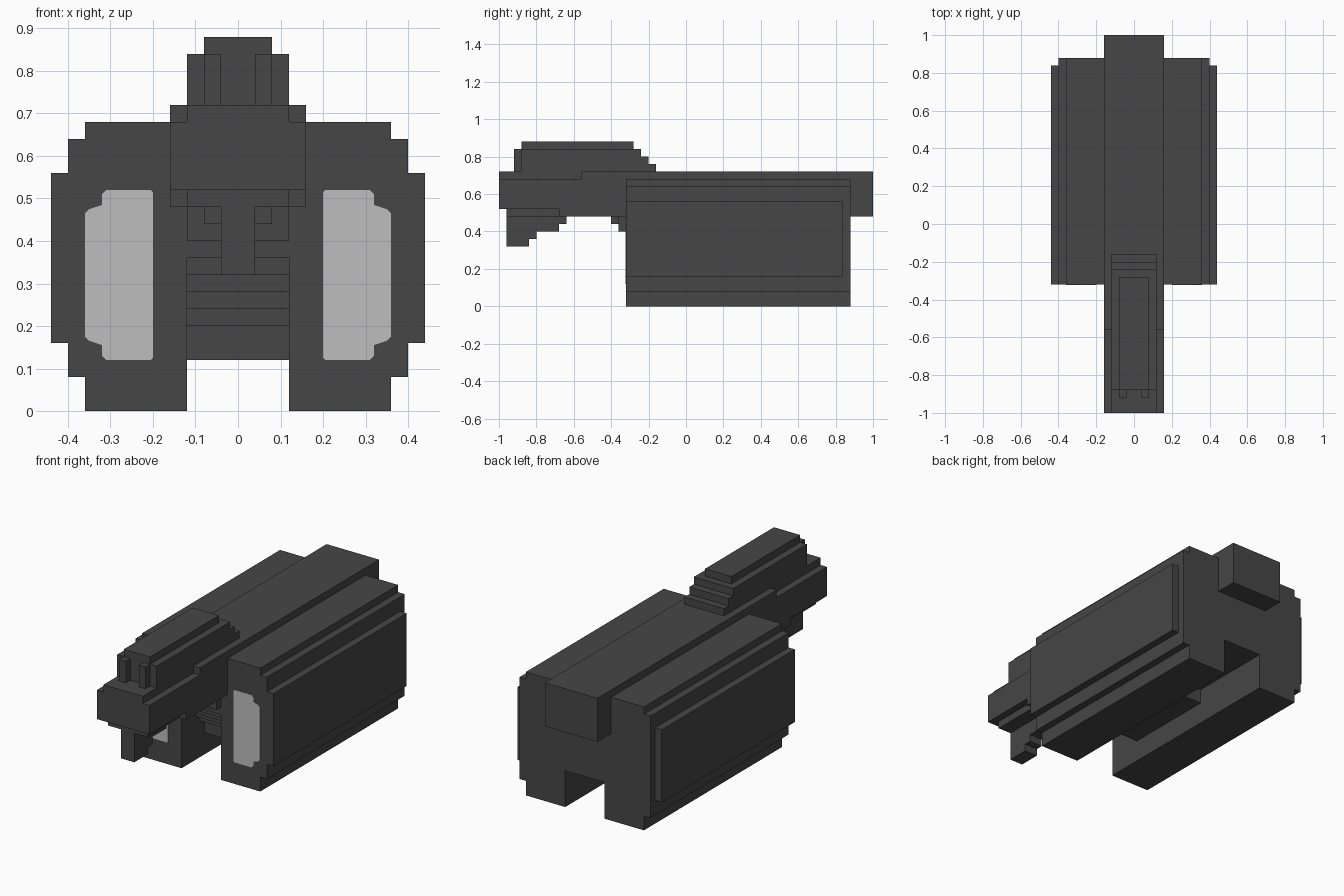
import bpy, bmesh

if "Cube" in bpy.data.objects:
    bpy.data.objects.remove(bpy.data.objects["Cube"], do_unlink=True)


def material(name, v):
    m = bpy.data.materials.new(name)
    m.use_nodes = True
    m.diffuse_color = (v, v, v, 1)
    m.node_tree.nodes["Principled BSDF"].inputs["Base Color"].default_value = (v, v, v, 1)
    return m


DARK = material("dark grey", 0.061)
LIGHT = material("light grey", 0.515)


def prism(name, points, offset, mat=DARK):
    """Extrude a flat outline (list of 3D points) along an offset."""
    bm = bmesh.new()
    face = bm.faces.new([bm.verts.new(p) for p in points])
    ext = bmesh.ops.extrude_face_region(bm, geom=[face], use_keep_orig=True)
    bmesh.ops.translate(bm, vec=offset,
                        verts=[g for g in ext["geom"] if isinstance(g, bmesh.types.BMVert)])
    bmesh.ops.recalc_face_normals(bm, faces=bm.faces)
    me = bpy.data.meshes.new(name)
    bm.to_mesh(me)
    bm.free()
    me.materials.append(mat)
    ob = bpy.data.objects.new(name, me)
    bpy.context.collection.objects.link(ob)
    return ob


def side_prism(name, yz, half, x=0):
    """Side outline given as (y, z), centred on x, with a half width."""
    return prism(name, [(x - half, y, z) for y, z in yz], (2 * half, 0, 0))


def rect(y0, y1, z0, z1):
    return [(y0, z0), (y0, z1), (y1, z1), (y1, z0)]


def steps(start, *corners):
    """Staircase outline: alternate moves in y and z from a starting corner."""
    out = [start]
    for y, z in corners:
        out += [(y, out[-1][1]), (y, z)]
    return out


# Long spine with the nose at the front and the tail block at the back
side_prism("spine", [(-1, .52), (-1, .68), (-.56, .68), (-.56, .72), (1, .72),
                     (1, .48), (-.68, .48), (-.68, .52)], .16)
side_prism("nose_deck", rect(-1, -.56, .68, .72), .12)
side_prism("nose_underside", rect(-.96, -.68, .48, .52), .12)

# Raised top housing with a stepped rear end
side_prism("top_housing", [(-.88, .72), (-.88, .84)] +
           steps((-.28, .84), (-.24, .80), (-.20, .76), (-.16, .72))[1:], .12)
side_prism("top_housing_cap", rect(-.88, -.28, .84, .88), .08)
for side, x in (("left", .06), ("right", -.06)):
    side_prism(side + "_front_post", rect(-.92, -.88, .72, .84), .02, x)

# Narrow stepped fin under the nose
side_prism("chin_fin", [(-.96, .48), (-.96, .32)] +
           steps((-.96, .32), (-.84, .36), (-.80, .40), (-.68, .44), (-.64, .48))[1:], .04)

# Central belly, stepped at the front and raised at the back
side_prism("belly_front_step", rect(-.40, -.36, .44, .48), .08)
belly = [(-.36, .48), (-.36, .40)]
belly += steps((-.36, .40), (-.32, .36), (-.28, .32), (-.24, .28),
               (-.20, .24), (-.16, .20), (-.12, .12), (.40, .20))[1:]
belly += [(.88, .20), (.88, .48)]
side_prism("belly", belly, .12)
side_prism("belly_core", rect(-.32, .88, .48, .68), .12)

# Side pods with layered outer edges and a light panel on the front
for side, s in (("left", 1), ("right", -1)):
    hull = [(.12, 0), (.36, 0), (.36, .08), (.40, .08), (.40, .64),
            (.36, .64), (.36, .68), (.12, .68)]
    prism(side + "_pod", [(s * x, -.32, z) for x, z in hull], (0, 1.2, 0))
    plate = [(.40, .16), (.44, .16), (.44, .56), (.40, .56)]
    prism(side + "_pod_plate", [(s * x, -.32, z) for x, z in plate], (0, 1.16, 0))
    half = [(.20, .125), (.205, .12), (.31, .12), (.32, .13), (.32, .155),
            (.35, .165), (.36, .175)]
    lamp = half + [(x, .64 - z) for x, z in reversed(half)]
    prism(side + "_front_panel", [(s * x, -.32, z) for x, z in lamp], (0, -.003, 0), LIGHT)
